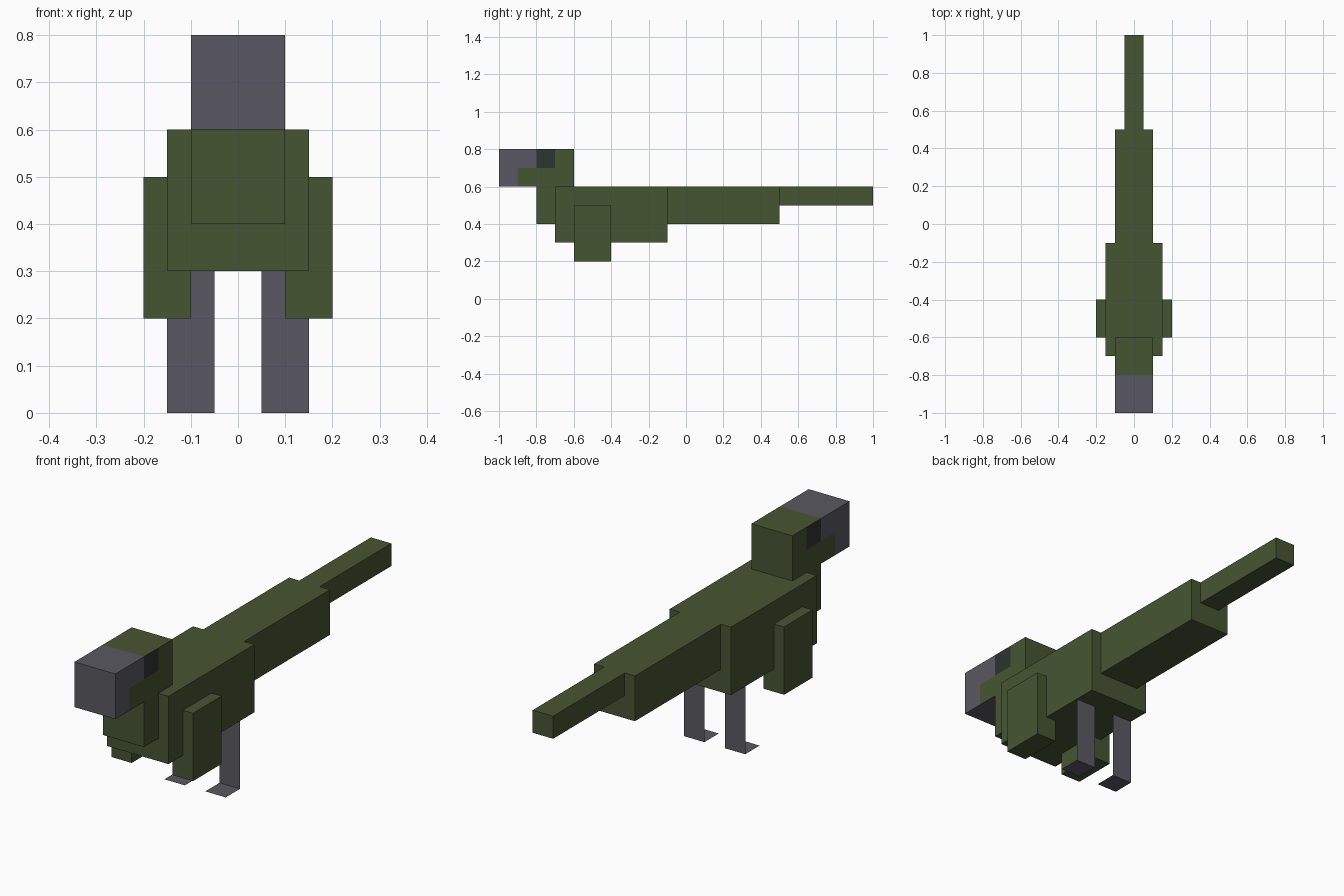
import bpy, bmesh
from mathutils import Vector

if "Cube" in bpy.data.objects:
    bpy.data.objects.remove(bpy.data.objects["Cube"])


def material(name, rgb):
    """Flat colour from 8-bit sRGB values."""
    m = bpy.data.materials.new(name)
    lin = [((c / 255 + 0.055) / 1.055) ** 2.4 for c in rgb]
    m.diffuse_color = (*lin, 1.0)
    m.use_nodes = True
    m.node_tree.nodes["Principled BSDF"].inputs["Base Color"].default_value = m.diffuse_color
    return m


GREEN = material("feather_green", (70, 85, 50))
GREY = material("beak_grey", (90, 89, 98))
DARK = material("eye_dark", (45, 53, 47))


def finish(name, bm, mats):
    me = bpy.data.meshes.new(name)
    bm.to_mesh(me)
    bm.free()
    for m in mats:
        me.materials.append(m)
    ob = bpy.data.objects.new(name, me)
    bpy.context.collection.objects.link(ob)
    return ob


def box(name, x, y, z, mat):
    bm = bmesh.new()
    bmesh.ops.create_cube(bm, size=1)
    for v in bm.verts:
        v.co = [(a + b) / 2 + c * (b - a) for c, (a, b) in zip(v.co, (x, y, z))]
    return finish(name, bm, [mat])


# Body and stepped tail
box("body", (-0.15, 0.15), (-0.7, -0.1), (0.3, 0.6), GREEN)
box("tail_base", (-0.1, 0.1), (-0.1, 0.5), (0.4, 0.6), GREEN)
box("tail_tip", (-0.05, 0.05), (0.5, 1.0), (0.5, 0.6), GREEN)

# Head and neck: one L-shaped side profile pulled across x
bm = bmesh.new()
profile = [(-1, 0.8), (-1, 0.6), (-0.8, 0.6), (-0.8, 0.4), (-0.6, 0.4), (-0.6, 0.8)]
side = bm.faces.new([bm.verts.new((-0.1, y, z)) for y, z in profile])
moved = bmesh.ops.extrude_face_region(bm, geom=[side], use_keep_orig=True)["geom"]
bmesh.ops.translate(bm, vec=(0.2, 0, 0),
                    verts=[g for g in moved if isinstance(g, bmesh.types.BMVert)])
cuts = [((0, y, 0), (0, 1, 0)) for y in (-0.9, -0.8, -0.7)]
cuts += [((0, 0, z), (0, 0, 1)) for z in (0.6, 0.7)]
for co, no in cuts:
    bmesh.ops.bisect_plane(bm, geom=bm.verts[:] + bm.edges[:] + bm.faces[:],
                           dist=1e-5, plane_co=Vector(co), plane_no=Vector(no))
bmesh.ops.recalc_face_normals(bm, faces=bm.faces[:])
# Grey beak mask, dark eye patches, green elsewhere
for f in bm.faces:
    c = f.calc_center_median()
    on_side = abs(f.normal.x) > 0.5
    if on_side:
        beak = c.y < -0.9 or (c.z > 0.7 and c.y < -0.8)
        eye = c.z > 0.7 and -0.8 < c.y < -0.7
    else:
        beak = c.y < -0.81 and c.z > 0.59
        eye = False
    f.material_index = 1 if beak else 2 if eye else 0
finish("head", bm, [GREEN, GREY, DARK])

# Paired wings, and flat legs with forward-pointing feet
for s, tag in ((-1, "left"), (1, "right")):
    xs = sorted((0.1 * s, 0.2 * s))
    box("wing_" + tag, xs, (-0.6, -0.4), (0.2, 0.5), GREEN)
    bm = bmesh.new()
    rows = [[bm.verts.new((x * s, y, z)) for x in (0.05, 0.15)]
            for y, z in ((-0.2, 0.3), (-0.2, 0.0), (-0.3, 0.0))]
    for a, b in zip(rows, rows[1:]):
        bm.faces.new((a[0], a[1], b[1], b[0]))
    finish("leg_" + tag, bm, [GREY])
